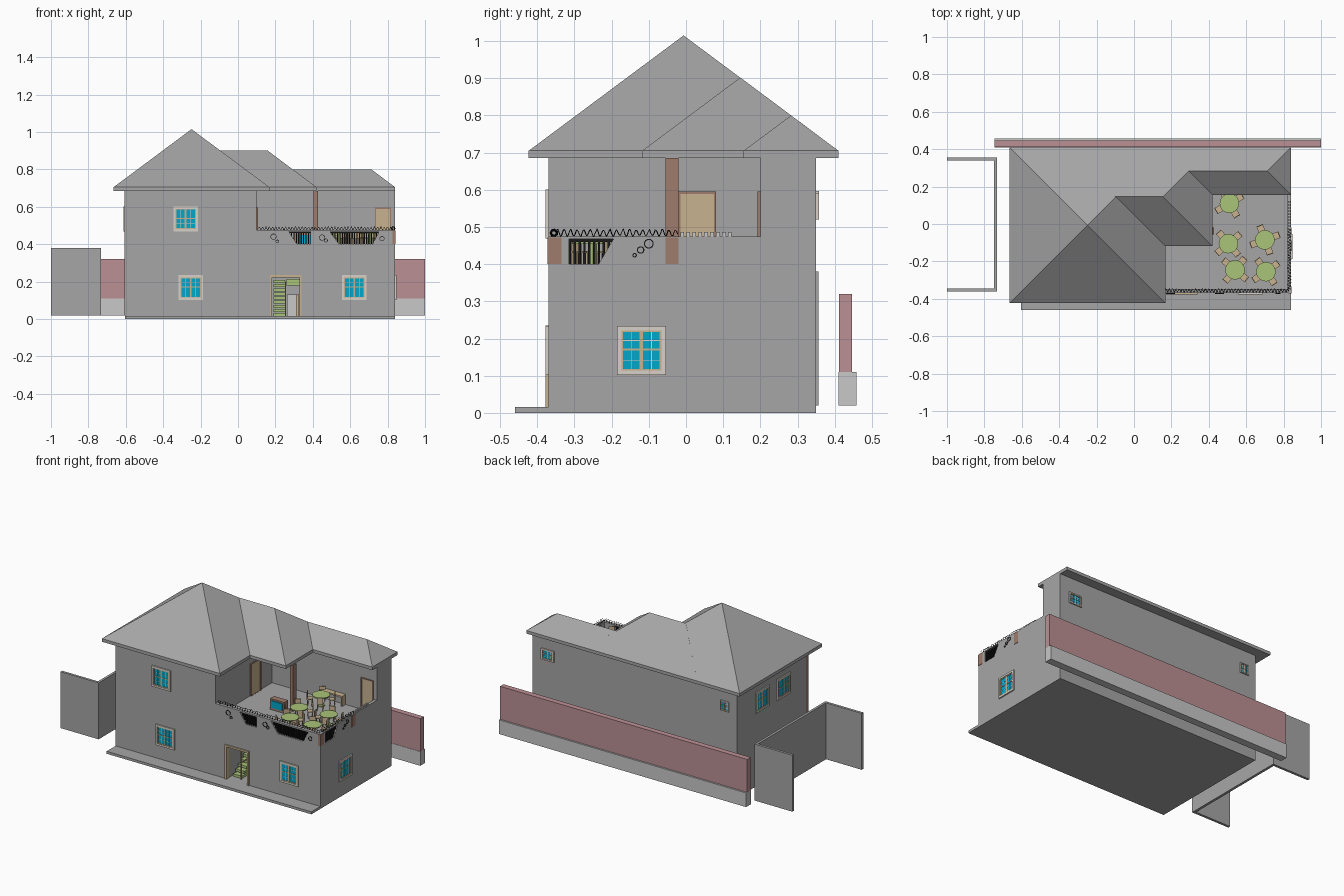
import bpy, bmesh, math, random
from mathutils import Matrix, Vector

random.seed(4)
old = bpy.data.objects.get("Cube")
if old:
    bpy.data.objects.remove(old, do_unlink=True)


def material(name, r, g, b):
    m = bpy.data.materials.new(name)
    m.use_nodes = True
    m.diffuse_color = (r, g, b, 1)
    m.node_tree.nodes["Principled BSDF"].inputs["Base Color"].default_value = (r, g, b, 1)
    return m


GREY = material("plaster grey", .38, .38, .38)
LIGHT = material("light stone", .58, .58, .58)
PINK = material("faded pink", .5, .28, .3)
CYAN = material("window cyan", .0, .39, .6)
TAN = material("tan wood", .58, .45, .28)
BROWN = material("brown wood", .34, .2, .15)
GREEN = material("leaf green", .4, .55, .19)
BLACK = material("black iron", .01, .01, .01)
WHITE = material("cream trim", .68, .64, .58)


def finish(name, bm, mat):
    bmesh.ops.recalc_face_normals(bm, faces=bm.faces)
    mesh = bpy.data.meshes.new(name)
    bm.to_mesh(mesh)
    bm.free()
    mesh.materials.append(mat)
    ob = bpy.data.objects.new(name, mesh)
    bpy.context.collection.objects.link(ob)
    return ob


def add_box(bm, x0, x1, y0, y1, z0, z1, frame=Matrix()):
    size = Matrix.Diagonal((x1 - x0, y1 - y0, z1 - z0, 1))
    mid = Matrix.Translation(((x0 + x1) / 2, (y0 + y1) / 2, (z0 + z1) / 2))
    bmesh.ops.create_cube(bm, size=1, matrix=frame @ mid @ size)


def boxes(name, mat, items, frame=Matrix()):
    bm = bmesh.new()
    for item in items:
        add_box(bm, *item, frame)
    return finish(name, bm, mat)


def prism(name, outline, depth, frame):
    """Extrude an outline in the local x-z plane along local y."""
    bm = bmesh.new()
    face = bm.faces.new([bm.verts.new((u, -depth, z)) for u, z in outline])
    new = bmesh.ops.extrude_face_region(bm, geom=[face])["geom"]
    moved = [v for v in new if isinstance(v, bmesh.types.BMVert)]
    bmesh.ops.translate(bm, vec=(0, 2 * depth, 0), verts=moved)
    bm.transform(frame)
    return finish(name, bm, GREY)


def facing(x, y, z, degrees):
    return Matrix.Translation((x, y, z)) @ Matrix.Rotation(math.radians(degrees), 4, 'Z')


X0, X1, Y0, Y1 = -.605, .84, -.37, .35
EAVE, RIM, FLOOR = .685, .475, .39

# House body, with the terrace, entrance hall and parapet openings cut out
body = boxes("house_body", GREY, [(X0, X1, Y0, Y1, .008, EAVE + .01)])
front_wall = facing(0, -.36, 0, 0)
right_wall = facing(.83, 0, 0, 90)
openings = [
    (front_wall, [(.27, .468), (.39, .468), (.39, .4), (.315, .4)]),
    (front_wall, [(.49, .468), (.755, .468), (.72, .4), (.54, .4)]),
    (right_wall, [(-.315, .468), (-.195, .468), (-.235, .4), (-.315, .4)]),
]
cutters = [
    boxes("terrace_cutter", GREY, [(.1, .82, -.348, .2, FLOOR, 1)]),
    boxes("view_cutter", GREY, [(.1, 1, -.5, .2, RIM, 1)]),
    boxes("hall_cutter", GREY, [(.18, .33, -.5, -.08, .016, .225)]),
] + [prism("parapet_cutter", outline, .03, frame) for frame, outline in openings]
for cutter in cutters:
    cutter.hide_render = True
    mod = body.modifiers.new("cut", 'BOOLEAN')
    mod.operation, mod.solver, mod.object = 'DIFFERENCE', 'EXACT', cutter
deps = bpy.context.evaluated_depsgraph_get()
cut_mesh = bpy.data.meshes.new_from_object(body.evaluated_get(deps))
body.modifiers.clear()
body.data = cut_mesh
for cutter in cutters:
    bpy.data.objects.remove(cutter, do_unlink=True)
boxes("base_slab", GREY, [(X0, X1, -.46, Y1, 0, .016)])


# Hipped roofs that share one slope and one back eave
def hip_roof(name, x0, x1, y0, y1, rise):
    bm = bmesh.new()
    half = (y1 - y0) / 2
    corners = [(x0, y0), (x1, y0), (x1, y1), (x0, y1)]
    ends = [(x0 + half, y0 + half), (x1 - half, y0 + half)]
    points = [(x, y, z) for z in (EAVE, EAVE + .02) for x, y in corners]
    points += [(x, y, EAVE + .02 + rise) for x, y in ends]
    bmesh.ops.convex_hull(bm, input=[bm.verts.new(p) for p in points])
    bmesh.ops.dissolve_limit(bm, angle_limit=.01, verts=bm.verts, edges=bm.edges)
    return finish(name, bm, GREY)


hip_roof("main_roof", -.665, .168, -.423, .41, .31)
hip_roof("middle_roof", -.365, .42, -.118, .41, .197)
hip_roof("end_roof", .165, X1, .155, .41, .095)


# Windows: trim, glass, sashes and glazing bars, facing local -y
def border(w, h, t, front, back, u=0, z=0):
    return [(u - w, u + w, front, back, z + s * h - t * (s > 0), z + s * h + t * (s < 0)) for s in (-1, 1)] + \
           [(u + s * w - t * (s > 0), u + s * w + t * (s < 0), front, back, z - h, z + h) for s in (-1, 1)]


def window(place, x, y, z, turn, w=.066, h=.066):
    f = facing(x, y, z, turn)
    t = w * .18
    boxes(place + "_window_trim", WHITE, border(w, h, t, -.008, .004), f)
    boxes(place + "_window_glass", CYAN, [(-w + t, w - t, -.002, .002, -h + t, h - t)], f)
    sw = (w - t) / 2
    sashes = [s for side in (-1, 1) for s in border(sw, h - t, t * .4, -.005, .002, side * sw)]
    boxes(place + "_window_sashes", TAN, sashes + [(-w + t, w - t, -.005, .002, 0, t * .4)], f)
    bars = [(side * sw - .001, side * sw + .001, -.003, .002, -h + t, h - t) for side in (-1, 1)]
    bars += [(-w + t, w - t, -.003, .002, k * h - .001, k * h + .001) for k in (-.4, .4)]
    boxes(place + "_window_bars", WHITE, bars, f)


window("front_upper", -.28, Y0, .535, 0)
window("front_lower_left", -.253, Y0, .168, 0)
window("front_lower_right", .622, Y0, .168, 0)
window("right_lower", X1, -.12, .168, 90)
window("left_upper_back", X0, .098, .535, -90)
window("left_upper_front", X0, -.117, .535, -90)
window("back_small", -.52, Y1, .565, 180, .03, .032)
window("back_wide", .73, Y1, .555, 180, .045, .035)

# Entrance: door frame, staircase, side panel and shelf
boxes("entrance_frame", TAN, [(.17, .182, -.378, -.35, .016, .235),
                              (.328, .34, -.378, -.35, .016, .235),
                              (.17, .34, -.378, -.35, .223, .235)])
steps = [(.19, .25, -.32 + k * .025, -.08, .016 + k * .022, .032 + k * .022) for k in range(9)]
boxes("stair_treads", GREEN, steps)
boxes("stair_rail", TAN, [(.25, .256, -.33, -.1, .12, .127), (.25, .256, -.33, -.324, .016, .2)])
boxes("hall_shelf", GREEN, [(.26, .33, -.2, -.1, .18, .215)])
boxes("hall_panel", LIGHT, [(.262, .31, -.2, -.19, .016, .13)])
boxes("hall_door", TAN, [(.31, .325, -.33, -.2, .016, .13)])


# Terrace doors
def door(name, x, y, turn, w):
    f = facing(x, y, FLOOR, turn)
    boxes(name + "_leaf", TAN, [(-w, w, -.004, .004, 0, .2)], f)
    boxes(name + "_frame", BROWN, border(w + .005, .105, .006, -.008, .004, 0, .1), f)


door("back_terrace_door", .775, .2, 0, .038)
door("side_terrace_door", .1, .03, 90, .046)

# Brown timber posts, standing on the terrace and set into the parapet and corners
boxes("terrace_post", BROWN, [(.405, .427, -.055, -.02, FLOOR, EAVE)])
boxes("parapet_posts", BROWN, [(.82, X1 + .002, -.055, -.02, .4, RIM - .003),
                               (.825, X1 + .002, Y0 - .002, -.335, .4, RIM - .003)])
boxes("corner_post", BROWN, [(X0 - .002, X0 + .02, Y0 + .002, -.345, .02, EAVE)])

# Iron bars inside the parapet openings
for wall, outline in openings:
    low, high = min(u for u, z in outline), max(u for u, z in outline)
    count = int((high - low) / .013)
    rails = [(low + .013 * k, low + .013 * k + .006, -.005, .005, .396, .473) for k in range(count + 1)]
    boxes("parapet_bars", BLACK, rails + [(low, high, -.005, .005, .46, .473)], wall)


# Iron rings on the parapet faces
def ring(u, z, radius, wall):
    bm = bmesh.new()
    spin = Matrix.Translation((u, -.011, z))
    seg = 12
    for k in range(seg):
        turn = spin @ Matrix.Rotation(k * math.tau / seg, 4, 'Y')
        chord = radius * math.tan(math.pi / seg)
        add_box(bm, -chord, chord, -.002, .002, radius - .003, radius, turn)
    bm.transform(wall)
    finish("iron_ring", bm, BLACK)


for u, z, r in [(.19, .44, .016), (.21, .415, .009), (.45, .435, .016), (.47, .42, .01), (.77, .43, .013)]:
    ring(u, z, r, front_wall)
for u, z, r in [(-.1, .455, .013), (-.122, .438, .01), (-.138, .424, .006)]:
    ring(u, z, r, right_wall)


# Coiled wire along the parapet top
def coil(name, start, end):
    start, end = Vector(start), Vector(end)
    along = (end - start).normalized()
    side = along.cross(Vector((0, 0, 1)))
    length = (end - start).length
    count = int(length / .0025)
    curve = bpy.data.curves.new(name, 'CURVE')
    curve.dimensions = '3D'
    curve.bevel_depth, curve.bevel_resolution = .0014, 0
    spline = curve.splines.new('POLY')
    spline.points.add(count - 1)
    for k, point in enumerate(spline.points):
        r = random.uniform(.006, .011)
        a = k * math.tau / 7
        p = start + along * (length * k / count) + side * (r * math.cos(a))
        p.z += r * math.sin(a)
        point.co = (*p, 1)
    curve.materials.append(BLACK)
    bpy.context.collection.objects.link(bpy.data.objects.new(name, curve))


coil("front_wire", (.11, -.355, .484), (.83, -.355, .484))
coil("right_wire", (.83, -.35, .484), (.83, -.02, .484))
boxes("right_slats", LIGHT, [(.824, .836, -.015 + .016 * k, -.005 + .016 * k, RIM, .486) for k in range(9)])

# Round tables, each with four chairs
TOP = FLOOR + .07
for x, y, turn in [(.51, .11, 30), (.505, -.105, 40), (.7, -.085, 20), (.54, -.245, 50), (.705, -.255, 35)]:
    bm = bmesh.new()
    for radius, z0, z1 in [(.052, TOP - .006, TOP), (.006, FLOOR, TOP - .006), (.022, FLOOR, FLOOR + .005)]:
        bmesh.ops.create_cone(bm, cap_ends=True, segments=20, radius1=radius, radius2=radius, depth=z1 - z0,
                              matrix=Matrix.Translation((x, y, (z0 + z1) / 2)))
    finish("round_table", bm, GREEN)
    for k in range(4):
        chair = [(-.018, .018, -.08, -.048, .04, .045), (-.018, .018, -.083, -.078, .04, .085)]
        chair += [(u, u + .004, v, v + .004, 0, .04) for u in (-.018, .014) for v in (-.08, -.053)]
        boxes("chair", TAN, chair, facing(x, y, FLOOR, turn + 90 * k))

# Bar and counter under the roof
boxes("bar", BROWN, [(.3, .4, -.105, -.065, FLOOR, .46)])
boxes("bar_panel", CYAN, [(.312, .388, -.11, -.104, .405, .45)])
boxes("counter", TAN, [(.46, .62, .165, .2, .445, .455), (.46, .468, .165, .2, FLOOR, .445),
                       (.612, .62, .165, .2, FLOOR, .445)])

# Rear boundary wall and side yard walls
boxes("rear_wall_base", LIGHT, [(-.745, 1, .41, .458, .02, .11)])
boxes("rear_wall_panel", PINK, [(-.745, 1, .412, .447, .11, .32)])
boxes("yard_walls", GREY, [(-1, -.732, .34, .356, .02, .38), (-1, -.732, -.36, -.344, .02, .38),
                           (-.748, -.732, -.344, .34, .02, .38)])
